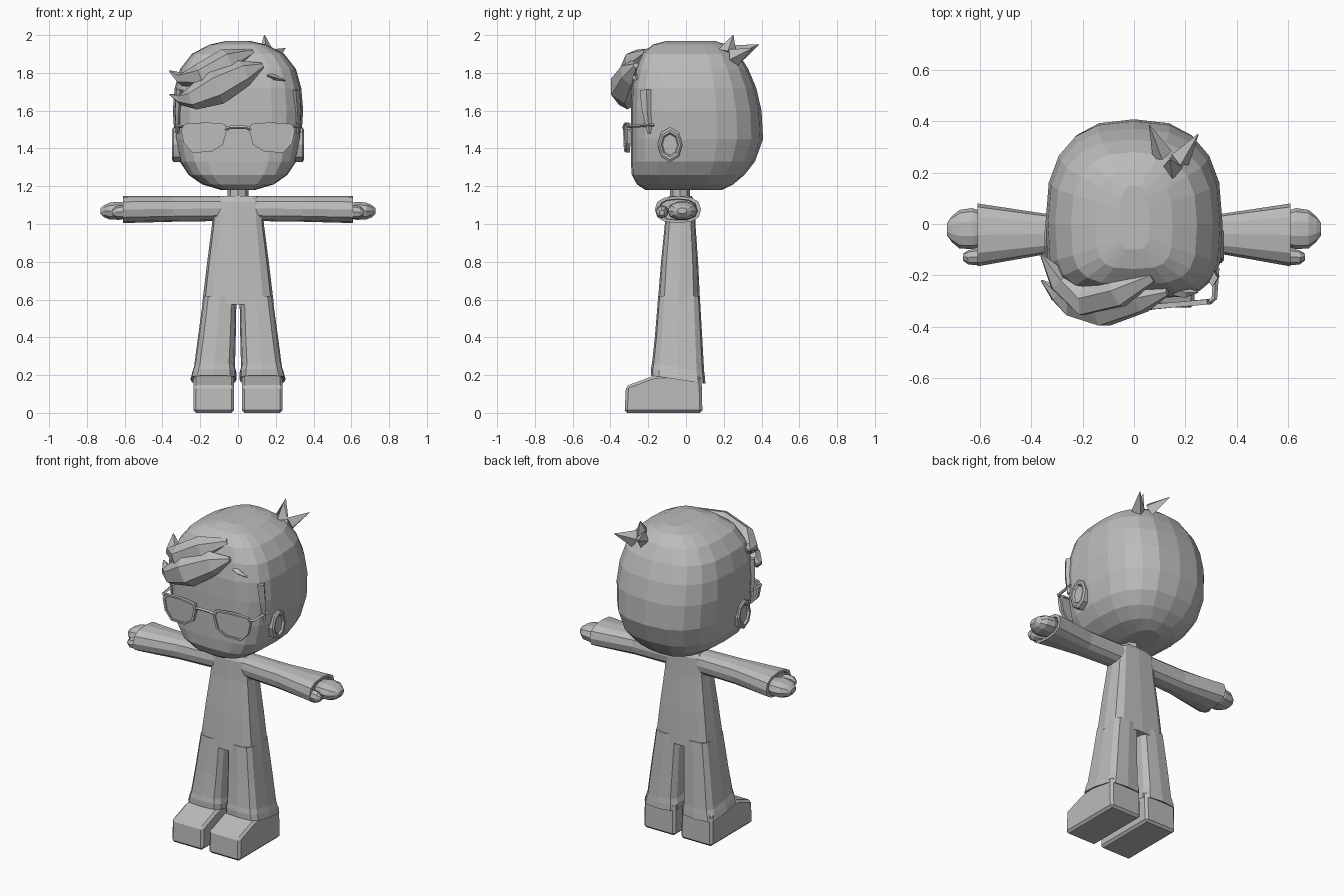
import bpy, bmesh, math
from mathutils import Vector as V

grey = bpy.data.materials.new("plain grey")
grey.diffuse_color = (0.5, 0.5, 0.5, 1)


def loft(name, rings, closed=False, bevel=0):
    """Skin a list of equal-length point rings; cap the ends unless closed."""
    bm = bmesh.new()
    vs = [[bm.verts.new(p) for p in r] for r in rings]
    n = len(vs[0])
    for i in range(len(vs) - (0 if closed else 1)):
        a, b = vs[i], vs[(i + 1) % len(vs)]
        for k in range(n):
            bm.faces.new((a[k], a[(k + 1) % n], b[(k + 1) % n], b[k]))
    if not closed:
        bm.faces.new(vs[0])
        bm.faces.new(vs[-1])
    bmesh.ops.recalc_face_normals(bm, faces=bm.faces)
    me = bpy.data.meshes.new(name)
    bm.to_mesh(me)
    bm.free()
    me.materials.append(grey)
    ob = bpy.data.objects.new(name, me)
    bpy.context.collection.objects.link(ob)
    if bevel:
        m = ob.modifiers.new("bevel", 'BEVEL')
        m.width, m.segments = bevel, 1
    return ob


def sq(a, n):
    """Point on a unit superellipse."""
    c, s = math.cos(a), math.sin(a)
    return (math.copysign(abs(c) ** (2 / n), c) if abs(c) > 1e-6 else 0,
            math.copysign(abs(s) ** (2 / n), s) if abs(s) > 1e-6 else 0)


def section(x0, x1, y0, y1, n=4, sides=12):
    """Rounded-box outline filling a rectangle."""
    pts = [sq(2 * math.pi * k / sides, n) for k in range(sides)]
    return [((x0 + x1) / 2 + p * (x1 - x0) / 2, (y0 + y1) / 2 + q * (y1 - y0) / 2)
            for p, q in pts]


def lock(name, path, ref=(0, 1, 0), sides=6):
    """Tapered strand along points (x, y, z, radius, depth radius)."""
    P = [V(p[:3]) for p in path]
    rings = []
    for i, p in enumerate(path):
        d = (P[min(i + 1, len(P) - 1)] - P[max(i - 1, 0)]).normalized()
        u = d.cross(V(ref)).normalized()
        v = u.cross(d)
        rings.append([P[i] + u * p[3] * math.cos(t) + v * p[4] * math.sin(t)
                      for t in [2 * math.pi * k / sides for k in range(sides)]])
    return loft(name, rings)


# head with hair shell: z, half width, front y, back y
head = [(1.18, .09, -.215, .19), (1.21, .19, -.26, .25), (1.26, .262, -.287, .31),
        (1.33, .308, -.292, .365), (1.45, .335, -.292, .408), (1.6, .345, -.292, .40),
        (1.72, .335, -.288, .372), (1.82, .307, -.268, .33), (1.9, .245, -.235, .28),
        (1.95, .15, -.175, .215), (1.97, .06, -.10, .15)]
rings = []
for z, hx, yf, yb in head:
    r = []
    for k in range(20):
        a = 2 * math.pi * k / 20
        front = math.sin(a) < -1e-6
        px, py = sq(a, 3.6 if front else 2.6)
        r.append((px * hx, py * (-yf if front else yb), z))
    rings.append(r)
loft("head", rings)

# neck
loft("neck", [[(x, y, z) for x, y in section(-.055, .055, -.085, .02, 2, 8)]
              for z in (1.1, 1.2)])

# torso
torso = [(1.148, .10, -.09, .03), (1.12, .13, -.105, .045), (1.0, .137, -.112, .05),
         (.8, .163, -.132, .064), (.575, .19, -.15, .075)]
loft("torso", [[(x, y, z) for x, y in section(-w, w, a, b)] for z, w, a, b in torso])

for s, side in ((-1, "left"), (1, "right")):
    # trouser leg with a slanted, slightly flared hem
    leg = [(.62, .008, .182, -.147, .073), (.4, .012, .212, -.165, .086),
           (.235, .016, .233, -.18, .096), (.205, .008, .243, -.186, .1),
           (.17, .008, .252, -.186, .103), (.175, .02, .235, -.17, .085)]
    loft(side + "_leg", [[(s * x, y, z - (.15 * y if z < .3 else 0))
                          for x, y in section(x0, x1, y0, y1)]
                         for z, x0, x1, y0, y1 in leg])
    # shoe
    prof = [(-.325, 0), (.087, 0), (.082, .2), (-.13, .2), (-.18, .193), (-.318, .142)]
    loft(side + "_shoe", [[(s * x, y, z) for y, z in prof] for x in (.02, .236)],
         bevel=.014)
    # sleeve, with recessed opening
    arm = [(.04, -.10, .04, 1.02, 1.148), (.14, -.105, .038, 1.015, 1.148),
           (.345, -.118, .04, 1.012, 1.148), (.61, -.165, .08, 1.005, 1.148),
           (.61, -.145, .06, 1.02, 1.133), (.59, -.14, .055, 1.022, 1.13)]
    loft(side + "_sleeve", [[(s * x, y, z) for y, z in section(y0, y1, z0, z1, 2.5)]
                            for x, y0, y1, z0, z1 in arm])
    # hand and thumb
    hand = [(.57, -.08, .04, 1.03, 1.11), (.63, -.098, .062, 1.02, 1.12),
            (.68, -.095, .055, 1.022, 1.115), (.71, -.07, .03, 1.035, 1.1),
            (.728, -.045, .005, 1.055, 1.085)]
    loft(side + "_hand", [[(s * x, y, z) for y, z in section(y0, y1, z0, z1, 2.3, 10)]
                          for x, y0, y1, z0, z1 in hand])
    lock(side + "_thumb", [(s * .57, -.115, 1.065, .025, .025),
                           (s * .61, -.128, 1.065, .035, .033),
                           (s * .645, -.13, 1.062, .032, .028),
                           (s * .665, -.128, 1.06, .015, .014)], sides=8)
    # ear with hollow
    ear = [(.29, 1), (.342, 1), (.35, .85), (.348, .7), (.336, .6)]
    loft(side + "_ear", [[(s * x, -.085 + .066 * f * math.cos(t),
                           1.42 + .092 * f * math.sin(t))
                          for t in [math.pi * k / 4 for k in range(8)]] for x, f in ear])
    # sideburn
    lock(side + "_sideburn", [(s * .305, -.21, 1.71, .035, .022),
                              (s * .315, -.205, 1.6, .028, .018),
                              (s * .32, -.195, 1.48, .01, .008)], ref=(1, 0, 0), sides=4)
    # glasses: rim, lens, temple
    rim = [(.058, 1.50), (.07, 1.53), (.17, 1.538), (.285, 1.53), (.302, 1.50),
           (.288, 1.43), (.24, 1.378), (.14, 1.382), (.08, 1.42)]

    def ring(f, dy):
        return [(s * (.18 + (x - .18) * f), -.338 + .085 * x + dy,
                 1.46 + (z - 1.46) * f) for x, z in rim]
    loft(side + "_rim", [ring(1, 0), ring(1, .02), ring(.87, .02), ring(.87, 0)],
         closed=True)
    loft(side + "_lens", [ring(.9, .007), ring(.9, .013)])
    lock(side + "_temple", [(s * .295, -.303, 1.515, .011, .008),
                            (s * .313, -.29, 1.517, .011, .008),
                            (s * .322, -.17, 1.525, .011, .008)],
         ref=(0, 0, 1), sides=4)

# glasses bridge
lock("bridge", [(-.07, -.325, 1.50, .011, .009), (-.04, -.33, 1.512, .009, .009),
                (.04, -.33, 1.512, .009, .009), (.07, -.325, 1.50, .011, .009)], sides=4)

# swept fringe
lock("fringe_front", [(.13, -.265, 1.84, .015, .015), (.03, -.29, 1.80, .072, .06),
                      (-.12, -.325, 1.725, .098, .082), (-.24, -.31, 1.665, .062, .055),
                      (-.30, -.27, 1.66, .03, .035), (-.36, -.22, 1.685, .004, .004)])
lock("fringe_top", [(.07, -.2, 1.91, .02, .03), (-.06, -.26, 1.86, .07, .07),
                    (-.19, -.29, 1.785, .07, .075), (-.29, -.22, 1.765, .035, .05),
                    (-.362, -.12, 1.81, .004, .004)])
lock("side_strand", [(.16, -.255, 1.785, .012, .025), (.2, -.268, 1.775, .014, .02),
                     (.25, -.265, 1.76, .003, .003)], sides=4)

# cowlick spikes on the crown
for i, (b, t) in enumerate((((.15, .22, 1.91), (.14, .25, 2.0)),
                            ((.11, .27, 1.90), (.06, .385, 1.95)),
                            ((.18, .25, 1.88), (.25, .35, 1.93)))):
    lock("cowlick_%d" % (i + 1), [(*b, .05, .04), (*t, .002, .002)],
         ref=(1, 0, 0), sides=4)
